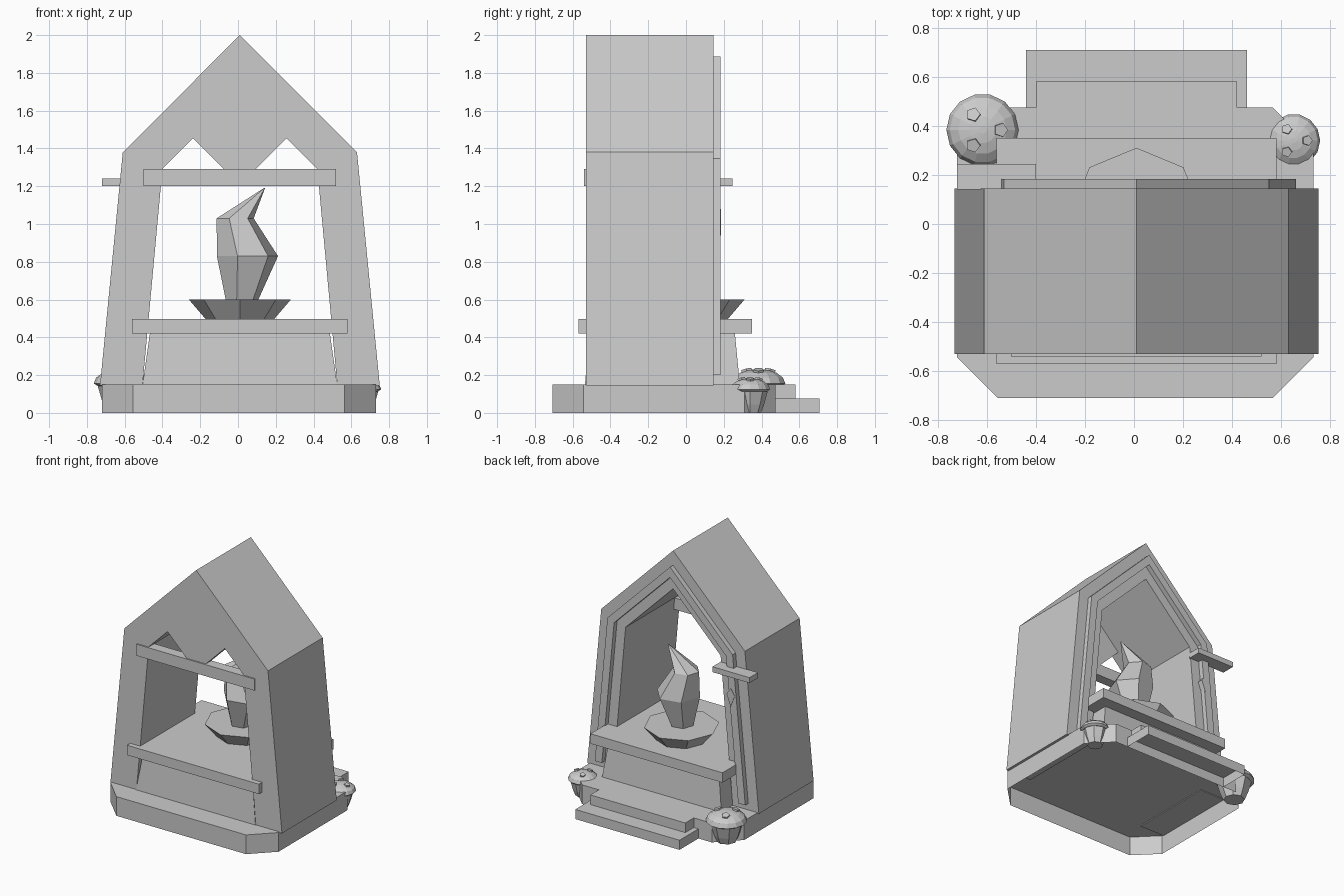
import bpy, bmesh, math
from mathutils import Vector

cube = bpy.data.objects.get("Cube")
if cube:
    bpy.data.objects.remove(cube, do_unlink=True)

stone = bpy.data.materials.new("grey_stone")
stone.use_nodes = True
stone.diffuse_color = (0.6, 0.6, 0.6, 1)
stone.node_tree.nodes["Principled BSDF"].inputs["Base Color"].default_value = (0.6, 0.6, 0.6, 1)

CX = 0.01  # centre line of the shrine


def finish(name, bm):
    bmesh.ops.recalc_face_normals(bm, faces=bm.faces)
    mesh = bpy.data.meshes.new(name)
    bm.to_mesh(mesh)
    bm.free()
    mesh.materials.append(stone)
    obj = bpy.data.objects.new(name, mesh)
    bpy.context.collection.objects.link(obj)
    return obj


def loft(name, rings, open_start=False):
    """Skin a list of equal-length point rings and cap the ends."""
    bm = bmesh.new()
    loops = [[bm.verts.new(p) for p in ring] for ring in rings]
    for a, b in zip(loops, loops[1:]):
        for i in range(len(a)):
            j = (i + 1) % len(a)
            bm.faces.new((a[i], a[j], b[j], b[i]))
    if not open_start:
        bm.faces.new(loops[0])
    bm.faces.new(loops[-1])
    return finish(name, bm)


def prism_y(name, profile, y0, y1):
    return loft(name, [[(x, y, z) for x, z in profile] for y in (y0, y1)])


def prism_z(name, outline, z0, z1, open_start=False):
    return loft(name, [[(x, y, z) for x, y in outline] for z in (z0, z1)], open_start)


def rect(x0, x1, y0, y1):
    return [(x0, y0), (x1, y0), (x1, y1), (x0, y1)]


def box(name, x0, x1, y0, y1, z0, z1, open_start=False):
    return prism_z(name, rect(x0, x1, y0, y1), z0, z1, open_start)


def circle(cx, cy, z, r, n, turn=0.0):
    return [(cx + r * math.cos(turn + math.tau * i / n),
             cy + r * math.sin(turn + math.tau * i / n), z) for i in range(n)]


def house(d, foot):
    """House-shaped line, moved inwards by d."""
    f, s = 0.74 - 1.07 * d, 0.62 - d
    shoulder, peak = 1.38 - 0.42 * d, 2 - 1.42 * d
    f += (s - f) * (foot - 0.15) / (shoulder - 0.15)
    return [(CX - f, foot), (CX - s, shoulder), (CX, peak),
            (CX + s, shoulder), (CX + f, foot)]


def arch(name, d0, d1, foot, y0, y1):
    return prism_y(name, house(d0, foot) + house(d1, foot)[::-1], y0, y1)


# Chamfered hollow plinth and rear steps, open underneath
c, w, front, back = 0.165, 0.725, -0.708, 0.475
plinth = [(-w + c, front), (w - c, front), (w, front + c), (w, back - c),
          (w - c, back), (-w + c, back), (-w, back - c), (-w, front + c)]
prism_z("plinth", [(x + 0.005, y) for x, y in plinth], 0, 0.15, True)
box("upper_step", -0.40, 0.42, back, 0.58, 0.075, 0.15, True)
box("lower_step", -0.44, 0.46, back, 0.708, 0, 0.075, True)

# Shrine walls and roof, with a raised moulding round the rear opening
arch("shrine_shell", 0, 0.21, 0.144, -0.53, 0.145)
arch("rear_moulding", 0.08, 0.137, 0.20, 0.14, 0.183)

# Gable panel, let into the roof at its upper edges, and cross bars
h, e = 0.243, 0.012
prism_y("gable_panel", [(CX, 1.45 - h), (CX + h, 1.45), (CX + h + e, 1.45 + e),
                        (CX, 1.45 + h + 2 * e), (CX - h - e, 1.45 + e), (CX - h, 1.45)],
        -0.53, -0.46)
box("front_bar", -0.50, 0.52, -0.54, -0.46, 1.20, 1.29)
box("rear_bracket", -0.72, -0.40, 0.14, 0.245, 1.20, 1.242)
prism_y("bracket_charm", [(-0.515, 0.94), (-0.48, 1.03), (-0.515, 1.08), (-0.55, 1.03)],
        0.14, 0.186)

# Altar
loft("altar_body", [[(x, y, 0.15) for x, y in rect(-0.505, 0.525, -0.535, 0.285)],
                    [(x, y, 0.43) for x, y in rect(-0.465, 0.485, -0.51, 0.258)]], True)
box("altar_slab", -0.56, 0.58, -0.57, 0.35, 0.42, 0.497)

# Offering bowl and leaning flame
BY = 0.04
loft("bowl", [circle(CX, BY, 0.495, 0.18, 8), circle(CX, BY, 0.60, 0.27, 8)])
flame = [(0.02, 0.59, 0.085), (0.05, 0.83, 0.165), (-0.015, 1.03, 0.10), (0.14, 1.19, 0.003)]
loft("flame", [circle(x, BY - 0.02, z, r, 6, 0.2) for x, z, r in flame])


# Mushrooms with flared stems and spotted caps
def mushroom(side, cx, cy, r, rim, top, spots):
    loft(side + "_mushroom_stem", [circle(cx, cy, z, k * r, 8) for z, k in
                                   ((0, 0.52), (0.35 * rim, 0.68), (rim, 0.88))])
    rise = top - rim
    rings = [circle(cx, cy, rim - 0.012, 0.85 * r, 14)]
    for a in (0, 25, 48, 68, 84):
        t = math.radians(a)
        rings.append(circle(cx, cy, rim + rise * math.sin(t), r * math.cos(t), 14))
    loft(side + "_mushroom_cap", rings)
    for i, (dx, dy) in enumerate(spots):
        dx, dy = dx * r, dy * r
        q = (dx * dx + dy * dy) / (r * r)
        z = rim + rise * math.sqrt(1 - q)
        normal = Vector((dx / r ** 2, dy / r ** 2, (z - rim) / rise ** 2)).normalized()
        turn = Vector((0, 0, 1)).rotation_difference(normal)
        spot = loft(f"{side}_mushroom_spot_{i + 1}",
                    [circle(0, 0, k, 0.2 * r, 5) for k in (-0.015, 0.009)])
        spot.rotation_mode = "QUATERNION"
        spot.rotation_quaternion = turn
        spot.location = (cx + dx, cy + dy, z)


spots = [(-0.25, 0.42), (0.5, 0), (-0.25, -0.42)]
mushroom("right", -0.617, 0.383, 0.147, 0.155, 0.232, spots)
mushroom("left", 0.65, 0.34, 0.108, 0.125, 0.183, spots)
